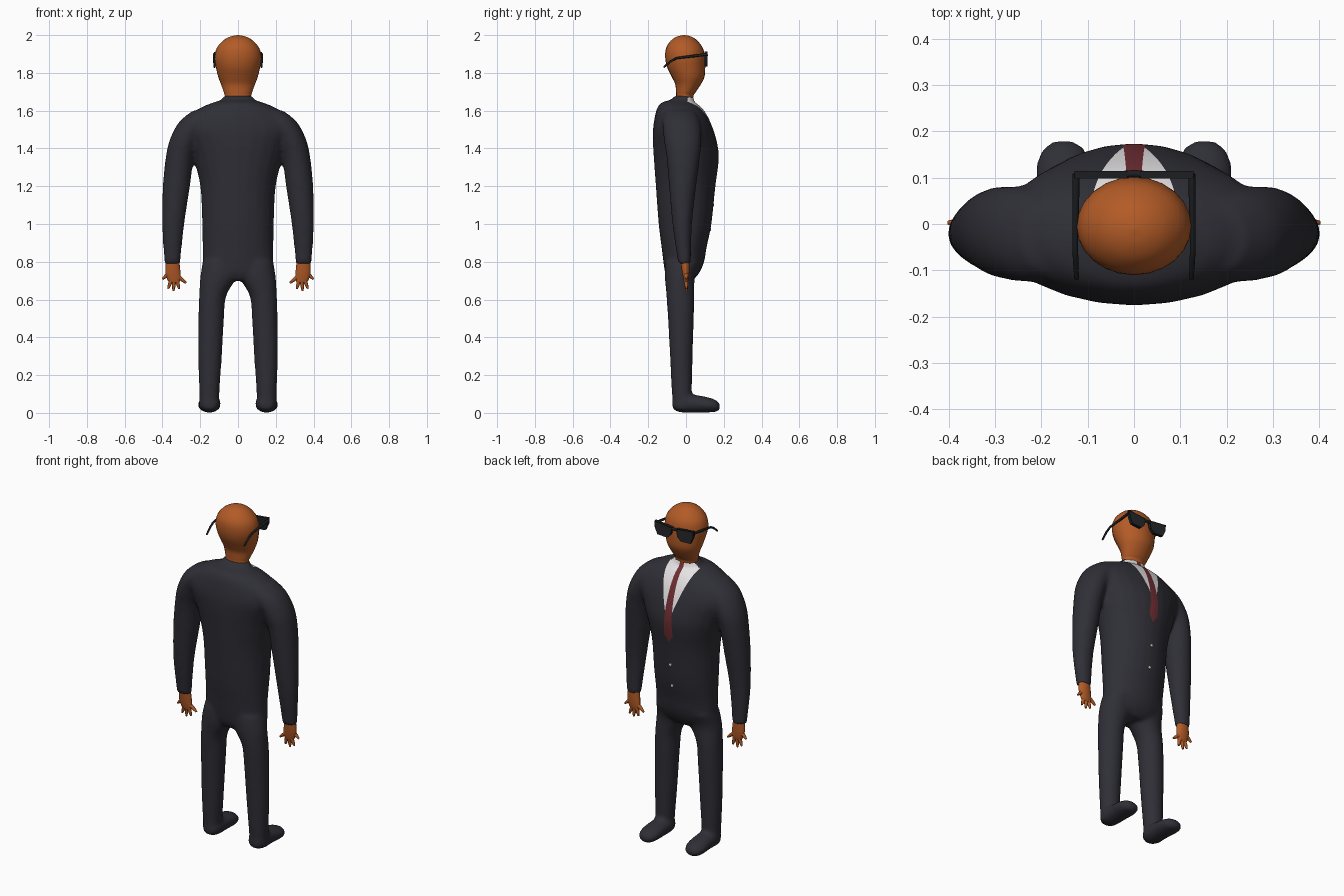
import bpy, bmesh, math
from mathutils import Vector
from mathutils.bvhtree import BVHTree

if "Cube" in bpy.data.objects:
    bpy.data.objects.remove(bpy.data.objects["Cube"], do_unlink=True)


def material(name, rgb):
    m = bpy.data.materials.new(name)
    m.use_nodes = True
    m.diffuse_color = (*rgb, 1)
    bsdf = m.node_tree.nodes["Principled BSDF"]
    bsdf.inputs["Base Color"].default_value = (*rgb, 1)
    bsdf.inputs["Roughness"].default_value = 0.8
    return m


SUIT = material("charcoal suit", (0.028, 0.028, 0.037))
SKIN = material("brown skin", (0.45, 0.105, 0.02))
SHIRT = material("white shirt", (0.78, 0.76, 0.77))
TIE = material("dark red tie", (0.16, 0.027, 0.033))
FRAME = material("black frame", (0.012, 0.013, 0.015))
LENS = material("dark lens", (0.02, 0.021, 0.024))


def add_object(name, bm, mats, smooth=True):
    bmesh.ops.recalc_face_normals(bm, faces=bm.faces[:])
    me = bpy.data.meshes.new(name)
    bm.to_mesh(me)
    bm.free()
    for m in mats:
        me.materials.append(m)
    for p in me.polygons:
        p.use_smooth = smooth
    ob = bpy.data.objects.new(name, me)
    bpy.context.collection.objects.link(ob)
    return ob


def spline(rows, steps=4):
    """Catmull-Rom interpolation through the section rows."""
    rows = [Vector(r) for r in rows]
    out = []
    for i in range(len(rows) - 1):
        a, b, c, d = rows[max(i - 1, 0)], rows[i], rows[i + 1], rows[min(i + 2, len(rows) - 1)]
        for k in range(steps):
            t = k / steps
            out.append(b + (c - a) * (t / 2) + (a * 2 - b * 5 + c * 4 - d) * (t * t / 2)
                       + (b * 3 - a - c * 3 + d) * (t ** 3 / 2))
    return out + [rows[-1]]


def loft(bm, rows, axis="z", side=1, sides=24):
    """Rows are (position, centre x, radius x, other centre, other radius)."""
    rings = []
    for p, cx, rx, c, r in spline(rows):
        ring = []
        for i in range(sides):
            a = 2 * math.pi * i / sides
            x, o = side * (cx + rx * math.cos(a)), c + r * math.sin(a)
            ring.append(bm.verts.new((x, o, p) if axis == "z" else (x, p, o)))
        rings.append(ring)
    for lo, hi in zip(rings, rings[1:]):
        for i in range(sides):
            j = (i + 1) % sides
            bm.faces.new((lo[i], lo[j], hi[j], hi[i]))
    bm.faces.new(rings[0][::-1])
    bm.faces.new(rings[-1])


def tube(name, points, radii, mat):
    cu = bpy.data.curves.new(name, "CURVE")
    cu.dimensions = "3D"
    cu.bevel_depth = 1
    cu.bevel_resolution = 2
    cu.use_fill_caps = True
    sp = cu.splines.new("POLY")
    sp.points.add(len(points) - 1)
    for pt, co, r in zip(sp.points, points, radii):
        pt.co = (*co, 1)
        pt.radius = r
    cu.materials.append(mat)
    ob = bpy.data.objects.new(name, cu)
    bpy.context.collection.objects.link(ob)
    return ob


# Suit: torso, arms, legs and shoes, fused into one smooth skin
TORSO = [(0.70, 0, 0.10, -0.027, 0.062), (0.74, 0, 0.17, -0.02, 0.09), (0.80, 0, 0.186, -0.012, 0.108),
         (0.88, 0, 0.187, -0.01, 0.12), (1.0, 0, 0.19, -0.005, 0.14), (1.2, 0, 0.2, -0.002, 0.158),
         (1.34, 0, 0.235, 0.002, 0.172), (1.42, 0, 0.265, -0.004, 0.171), (1.5, 0, 0.3, -0.015, 0.16),
         (1.57, 0, 0.265, -0.025, 0.14), (1.62, 0, 0.19, -0.035, 0.115), (1.645, 0, 0.125, -0.04, 0.085),
         (1.658, 0, 0.088, -0.02, 0.06), (1.68, 0, 0.078, -0.008, 0.052)]
ARM = [(0.79, 0.348, 0.042, -0.008, 0.034), (1.0, 0.343, 0.059, -0.02, 0.052), (1.2, 0.326, 0.072, -0.018, 0.072),
       (1.35, 0.308, 0.075, -0.015, 0.088), (1.45, 0.278, 0.082, -0.018, 0.1), (1.54, 0.22, 0.092, -0.025, 0.1),
       (1.6, 0.16, 0.08, -0.03, 0.08)]
LEG = [(0.015, 0.152, 0.05, -0.02, 0.045), (0.1, 0.152, 0.053, -0.022, 0.053), (0.3, 0.148, 0.063, -0.025, 0.06),
       (0.5, 0.142, 0.068, -0.027, 0.069), (0.62, 0.134, 0.072, -0.03, 0.074), (0.72, 0.103, 0.097, -0.032, 0.08),
       (0.8, 0.095, 0.092, -0.015, 0.095)]
SHOE = [(-0.072, 0.15, 0.03, 0.045, 0.025), (-0.03, 0.15, 0.056, 0.05, 0.048), (0.05, 0.15, 0.058, 0.048, 0.047),
        (0.12, 0.152, 0.06, 0.042, 0.04), (0.16, 0.152, 0.048, 0.036, 0.031), (0.18, 0.152, 0.022, 0.032, 0.016)]
bm = bmesh.new()
loft(bm, TORSO)
for s in (1, -1):
    loft(bm, ARM, side=s)
    loft(bm, LEG, side=s)
    loft(bm, SHOE, axis="y", side=s)
suit = add_object("suit", bm, [SUIT, SHIRT, TIE])
remesh = suit.modifiers.new("fuse", "REMESH")
remesh.mode = "VOXEL"
remesh.voxel_size = 0.011
remesh.use_smooth_shade = True
soften = suit.modifiers.new("soften", "SMOOTH")
soften.factor = 0.5
soften.iterations = 8
fused = bpy.data.meshes.new_from_object(suit.evaluated_get(bpy.context.evaluated_depsgraph_get()))
suit.modifiers.clear()

# Shirt opening and tie: cut along their outlines, then coloured
bm = bmesh.new()
bm.from_mesh(fused)
V_TOP, V_END = (0.095, 1.64), (0.02, 1.41)
TIE_TOP, TIE_LOW, TIE_END = (0.013, 1.67), (0.028, 1.28), 1.24


def chest(f):
    c = f.calc_center_median()
    return c.y > 0.01 and abs(c.x) < 0.16 and 1.2 < c.z < 1.67


def cut(p, q):
    faces = [f for f in bm.faces if chest(f)]
    geom = faces + list({e for f in faces for e in f.edges}) + list({v for f in faces for v in f.verts})
    bmesh.ops.bisect_plane(bm, geom=geom, plane_co=(p[0], 0, p[1]), plane_no=(q[1] - p[1], 0, p[0] - q[0]))


def width(p, q, z):
    return p[0] + (q[0] - p[0]) * (z - p[1]) / (q[1] - p[1])


for s in (1, -1):
    for p, q in ((V_TOP, V_END), (TIE_TOP, TIE_LOW), (TIE_LOW, (0, TIE_END))):
        cut((s * p[0], p[1]), (s * q[0], q[1]))
for f in bm.faces:
    f.smooth = True
    f.material_index = 0
    if chest(f):
        c = f.calc_center_median()
        x = abs(c.x)
        if x < width(TIE_TOP, TIE_LOW, c.z) and x < width(TIE_LOW, (0, TIE_END), c.z):
            f.material_index = 2
        elif x < width(V_TOP, V_END, c.z) and c.z > V_END[1]:
            f.material_index = 1
surface = BVHTree.FromBMesh(bm)
bm.to_mesh(suit.data)
bm.free()

# Jacket buttons
for i, z in enumerate((1.10, 0.97)):
    hit = surface.ray_cast(Vector((0, 1, z)), Vector((0, -1, 0)))[0]
    tube(f"button_{i + 1}", [(0, hit.y - 0.003, z), (0, hit.y + 0.003, z)], [0.008] * 2, SHIRT)

# Head and neck
HEAD = [(1.63, 0, 0.07, -0.01, 0.045), (1.68, 0, 0.07, -0.006, 0.046), (1.70, 0, 0.076, 0, 0.053),
        (1.74, 0, 0.09, 0.011, 0.068), (1.78, 0, 0.105, 0.011, 0.087), (1.83, 0, 0.117, 0.001, 0.101),
        (1.88, 0, 0.124, -0.005, 0.105), (1.93, 0, 0.113, -0.008, 0.098), (1.97, 0, 0.08, -0.01, 0.071),
        (1.992, 0, 0.042, -0.01, 0.038), (2.0, 0, 0.004, -0.01, 0.004)]
bm = bmesh.new()
loft(bm, HEAD)
add_object("head", bm, [SKIN])

# Hands with splayed fingers
PALM = [(0.69, 0.338, 0.026, 0.0, 0.009), (0.71, 0.34, 0.036, 0.0, 0.014), (0.75, 0.345, 0.04, -0.002, 0.02),
        (0.82, 0.347, 0.034, -0.006, 0.026)]
FINGERS = [(0.315, 0.72, 0.275, 0.688), (0.322, 0.70, 0.312, 0.656), (0.338, 0.70, 0.342, 0.646),
           (0.354, 0.70, 0.37, 0.658), (0.365, 0.74, 0.4, 0.708)]
for s, label in ((1, "left"), (-1, "right")):
    bm = bmesh.new()
    loft(bm, PALM, side=s, sides=16)
    add_object(label + "_hand", bm, [SKIN])
    for i, (x0, z0, x1, z1) in enumerate(FINGERS):
        mid = (s * (x0 * 0.4 + x1 * 0.6), 0.002, z0 * 0.4 + z1 * 0.6)
        tube(f"{label}_finger_{i + 1}", [(s * x0, 0, z0), mid, (s * x1, 0.003, z1)],
             [0.011, 0.009, 0.005], SKIN)

# Sunglasses: rimmed lenses, bridge and temples
OUTLINE = [(0.014, 1.9), (0.128, 1.912), (0.126, 1.875), (0.108, 1.836), (0.045, 1.833), (0.022, 1.855)]
for s, label in ((1, "left"), (-1, "right")):
    bm = bmesh.new()
    face = bm.faces.new([bm.verts.new((s * x, 0.098, z)) for x, z in OUTLINE])
    moved = bmesh.ops.extrude_face_region(bm, geom=[face])["geom"]
    bmesh.ops.translate(bm, verts=[v for v in moved if isinstance(v, bmesh.types.BMVert)], vec=(0, 0.017, 0))
    bmesh.ops.recalc_face_normals(bm, faces=bm.faces[:])
    front = [f for f in bm.faces if f.normal.y > 0.9]
    bmesh.ops.inset_region(bm, faces=front, thickness=0.008, depth=-0.003)
    for f in front:
        f.material_index = 1
    add_object(label + "_lens", bm, [FRAME, LENS], smooth=False)
    tube(label + "_temple", [(s * 0.125, 0.108, 1.898), (s * 0.127, -0.05, 1.878),
                             (s * 0.126, -0.08, 1.862), (s * 0.124, -0.118, 1.83)],
         [0.008, 0.006, 0.006, 0.005], FRAME)
tube("bridge", [(-0.02, 0.107, 1.89), (0, 0.109, 1.893), (0.02, 0.107, 1.89)], [0.008] * 3, FRAME)
